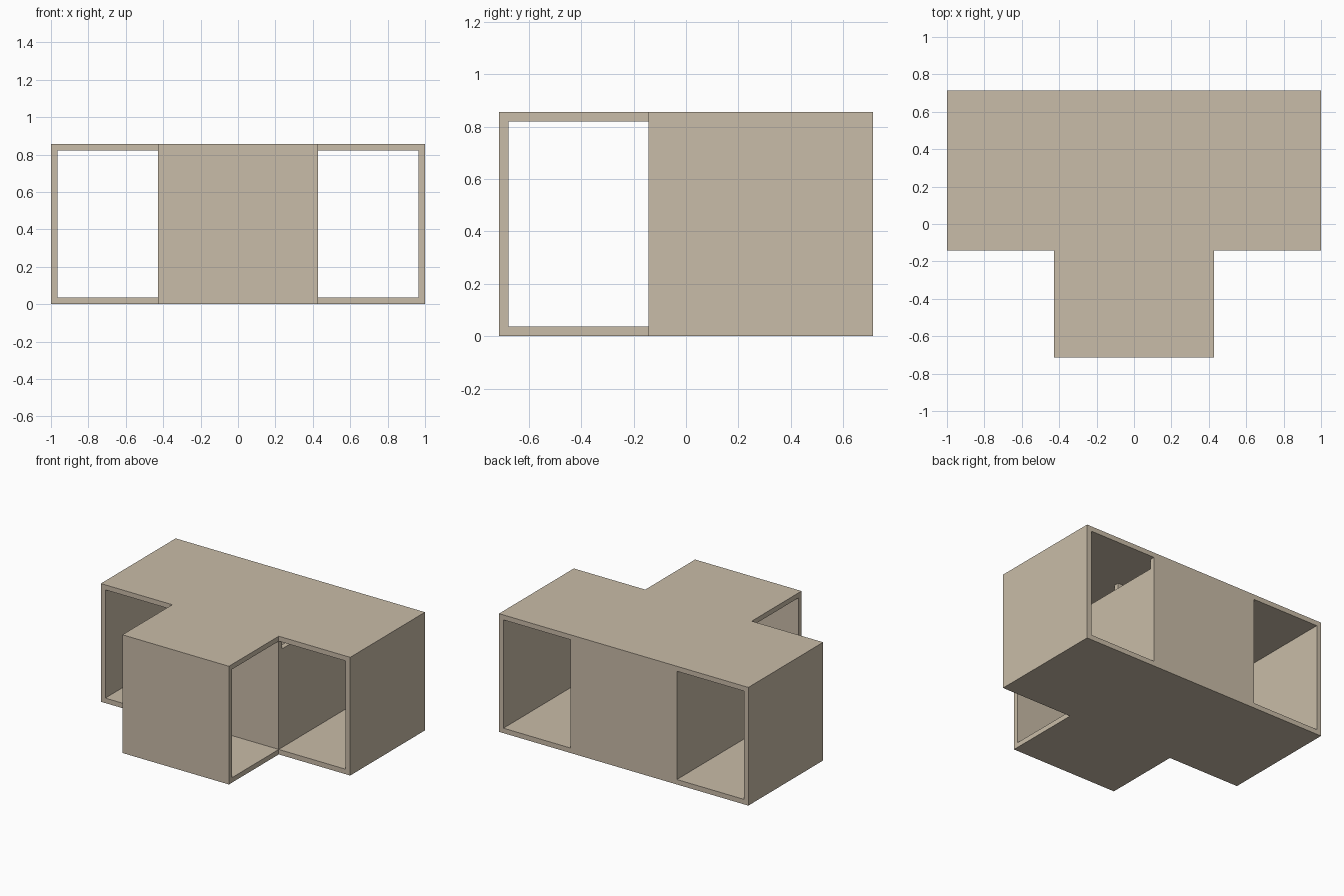
import bpy, bmesh

if "Cube" in bpy.data.objects:
    bpy.data.objects.remove(bpy.data.objects["Cube"])

L, D, C, F = 1.0, 0.714, 0.427, -0.143   # half length, half depth, core half width, inner front line
H, T = 0.857, 0.036                      # height, board thickness

wood = bpy.data.materials.new("beige_board")
wood.diffuse_color = (0.584, 0.503, 0.392, 1)
wood.use_nodes = True
wood.node_tree.nodes["Principled BSDF"].inputs["Base Color"].default_value = wood.diffuse_color


def finish(name, bm):
    bmesh.ops.recalc_face_normals(bm, faces=bm.faces)
    mesh = bpy.data.meshes.new(name)
    bm.to_mesh(mesh)
    bm.free()
    mesh.materials.append(wood)
    ob = bpy.data.objects.new(name, mesh)
    bpy.context.collection.objects.link(ob)
    return ob


def slab(name, z0, z1):
    """T-shaped board, extruded upwards."""
    outline = [(-L, D), (-L, F), (-C, F), (-C, -D), (C, -D), (C, F), (L, F), (L, D)]
    bm = bmesh.new()
    face = bm.faces.new([bm.verts.new((x, y, z0)) for x, y in outline])
    ext = bmesh.ops.extrude_face_region(bm, geom=[face])
    moved = [v for v in ext["geom"] if isinstance(v, bmesh.types.BMVert)]
    bmesh.ops.translate(bm, verts=moved, vec=(0, 0, z1 - z0))
    return finish(name, bm)


def board(name, x0, x1, y0, y1, z0=T, z1=H - T):
    """Upright board between two corners."""
    bm = bmesh.new()
    bmesh.ops.create_cube(bm, size=1)
    for v in bm.verts:
        v.co = (x1 if v.co.x > 0 else x0, y1 if v.co.y > 0 else y0, z1 if v.co.z > 0 else z0)
    return finish(name, bm)


# top and bottom boards
slab("bottom_board", 0, T)
slab("top_board", H - T, H)

# outer ends of the three open bays
board("left_end_panel", -L, -L + T, F, D)
board("right_end_panel", L - T, L, F, D)
board("front_end_panel", -C, C, -D, -D + T)

# closed core in the middle
board("core_back_panel", -C, C, D - T, D)
board("core_front_panel", -C, C, F, F + T)
board("core_left_panel", -C, -C + T, F + T, D - T)

# right core panel leaves a slot under the top, with a divider behind it
board("core_right_panel", C - T, C, F + T, D - T, T, H - T - 0.07)
mid = (F + D) / 2
board("core_divider", -C + T, C - T, mid - T / 2, mid + T / 2)
